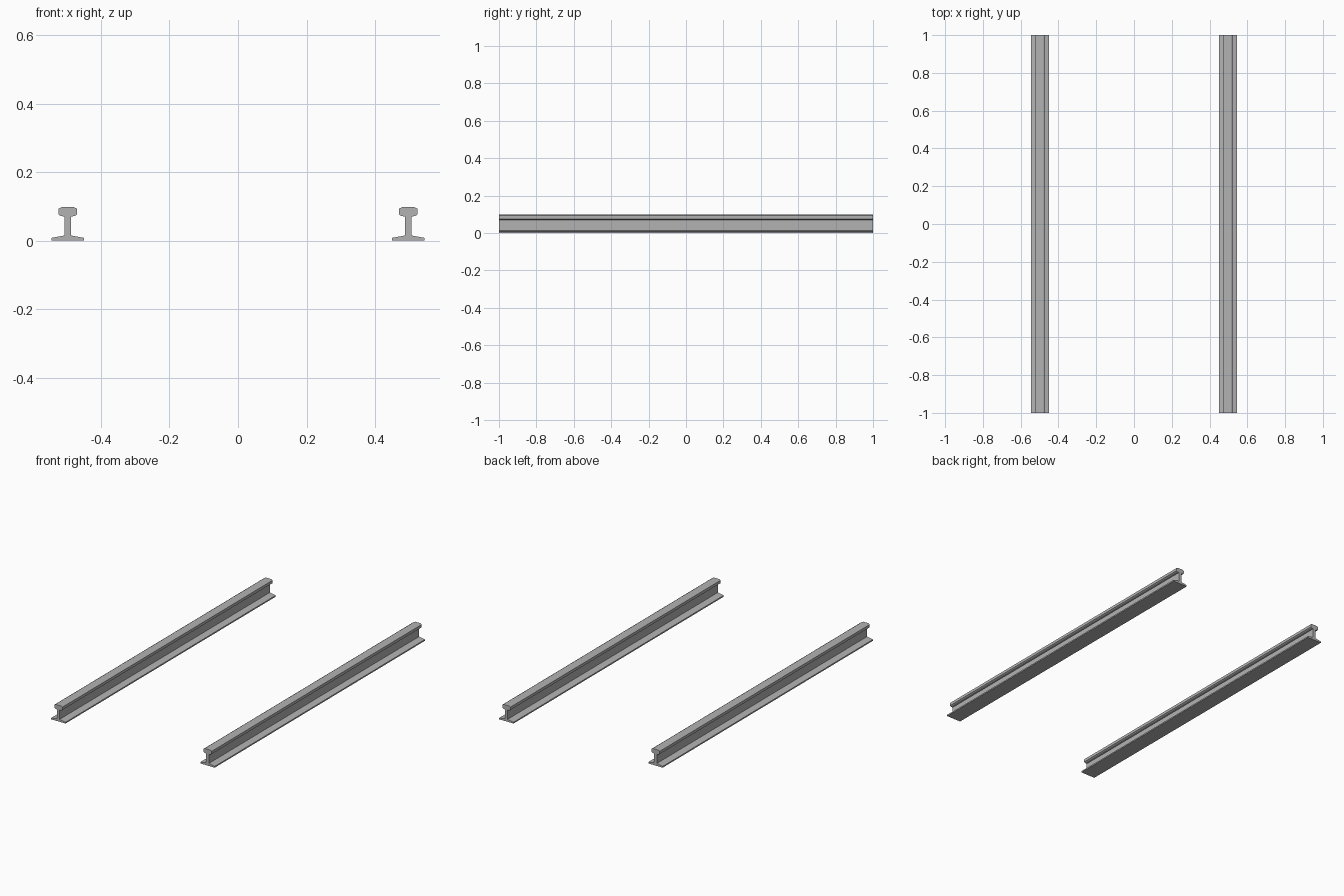
import bpy
import bmesh

cube = bpy.data.objects.get("Cube")
if cube:
    bpy.data.objects.remove(cube, do_unlink=True)

# Steel material
steel = bpy.data.materials.new("steel grey")
steel.use_nodes = True
colour = (0.45, 0.45, 0.45, 1.0)
steel.diffuse_color = colour
steel.node_tree.nodes["Principled BSDF"].inputs["Base Color"].default_value = colour

LENGTH = 2.0
GAUGE = 0.497  # distance of each rail from the centre line

# Right half of the rail section, from the foot up to the head
HALF = [(0.048, 0.0), (0.048, 0.008), (0.020, 0.013), (0.009, 0.015),
        (0.009, 0.070), (0.020, 0.072), (0.027, 0.076), (0.027, 0.093),
        (0.017, 0.098)]


def make_rail(name, x):
    """Extrude the mirrored section along y."""
    section = HALF + [(-px, pz) for px, pz in reversed(HALF)]
    bm = bmesh.new()
    verts = [bm.verts.new((px, -LENGTH / 2, pz)) for px, pz in section]
    end = bm.faces.new(verts)
    moved = bmesh.ops.extrude_face_region(bm, geom=[end], use_keep_orig=True)
    new_verts = [g for g in moved["geom"] if isinstance(g, bmesh.types.BMVert)]
    bmesh.ops.translate(bm, verts=new_verts, vec=(0, LENGTH, 0))
    bmesh.ops.recalc_face_normals(bm, faces=bm.faces)
    mesh = bpy.data.meshes.new(name)
    bm.to_mesh(mesh)
    bm.free()
    mesh.materials.append(steel)
    rail = bpy.data.objects.new(name, mesh)
    rail.location.x = x
    bpy.context.collection.objects.link(rail)


# Pair of parallel rails
for name, side in (("left_rail", 1), ("right_rail", -1)):
    make_rail(name, side * GAUGE)
